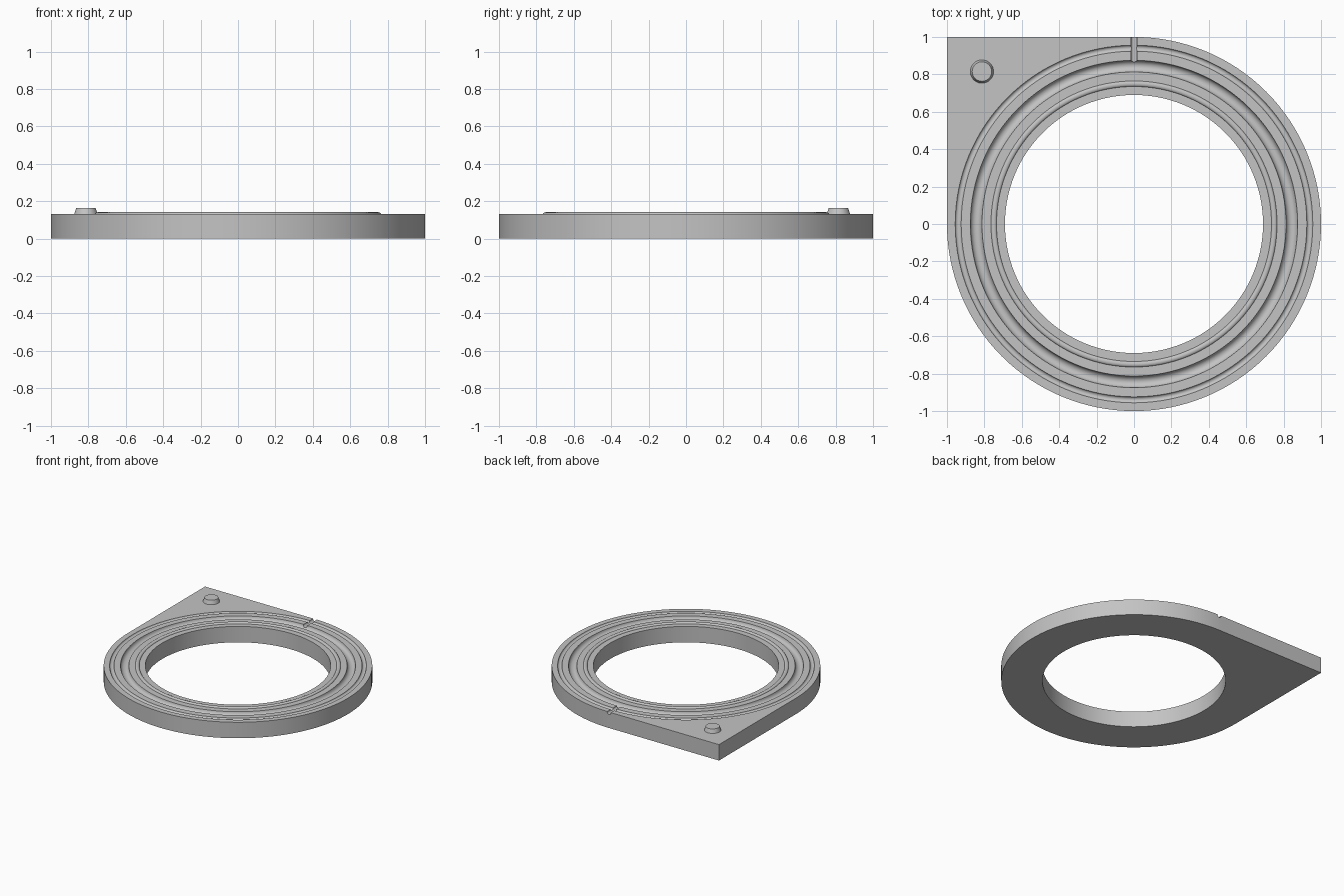
import bpy
import bmesh
from math import sin, cos, pi, radians
from mathutils import Matrix

cube = bpy.data.objects.get("Cube")
if cube:
    bpy.data.objects.remove(cube, do_unlink=True)

TOP = 0.131
SEGMENTS = 128

grey = bpy.data.materials.new("plain_grey")
grey.use_nodes = True
grey.diffuse_color = (0.55, 0.55, 0.55, 1)
grey.node_tree.nodes["Principled BSDF"].inputs["Base Color"].default_value = grey.diffuse_color


def make_object(name, bm):
    bmesh.ops.recalc_face_normals(bm, faces=bm.faces)
    mesh = bpy.data.meshes.new(name)
    bm.to_mesh(mesh)
    bm.free()
    mesh.materials.append(grey)
    obj = bpy.data.objects.new(name, mesh)
    bpy.context.collection.objects.link(obj)
    return obj


def activate(obj):
    bpy.ops.object.select_all(action="DESELECT")
    obj.select_set(True)
    bpy.context.view_layer.objects.active = obj


def arc(inner, outer, rise, steps=8):
    """Rounded bead (positive rise) or groove (negative rise) in the top."""
    mid, half = (inner + outer) / 2, (outer - inner) / 2
    return [(mid - half * cos(pi * i / steps), TOP + rise * sin(pi * i / steps))
            for i in range(steps + 1)]


def rim_radius(angle):
    """Round rim, drawn out to a square corner in the back right quarter."""
    if pi / 2 < angle < pi:
        return 1 / max(abs(cos(angle)), abs(sin(angle)))
    return 1


# Ring plate: a lathed section with bead, main groove and seal groove
section = [(0.69, 0), (0.69, TOP)]
section += arc(0.735, 0.765, 0.01)
section += arc(0.813, 0.875, -0.031)
section += arc(0.924, 0.956, -0.013)
bm = bmesh.new()
loops = []
for s in range(SEGMENTS):
    a = 2 * pi * s / SEGMENTS
    rim = rim_radius(a)
    points = section + [(rim, TOP), (rim, 0)]
    loops.append([bm.verts.new((r * cos(a), r * sin(a), z)) for r, z in points])
for s, loop in enumerate(loops):
    after = loops[(s + 1) % SEGMENTS]
    for i in range(len(loop)):
        j = (i + 1) % len(loop)
        bm.faces.new((loop[i], after[i], after[j], loop[j]))
ring_plate = make_object("ring_plate", bm)

# Narrow round channel from the main groove out through the back rim
bm = bmesh.new()
bmesh.ops.create_cone(bm, cap_ends=True, segments=24, radius1=0.017, radius2=0.017, depth=0.2,
                      matrix=Matrix.Translation((0, 0.96, TOP - 0.003)) @ Matrix.Rotation(pi / 2, 4, "X"))
cutter = make_object("channel_cutter", bm)
cutter.hide_render = True
cut = ring_plate.modifiers.new("channel", "BOOLEAN")
cut.operation = "DIFFERENCE"
cut.solver = "EXACT"
cut.object = cutter
activate(ring_plate)
bpy.ops.object.modifier_apply(modifier=cut.name)
bpy.data.objects.remove(cutter, do_unlink=True)

# Tapered locating peg on the corner
bm = bmesh.new()
bmesh.ops.create_cone(bm, cap_ends=True, segments=48, radius1=0.063, radius2=0.052, depth=0.034,
                      matrix=Matrix.Translation((-0.813, 0.815, TOP + 0.015)))
peg = make_object("locating_peg", bm)

for obj in (ring_plate, peg):
    activate(obj)
    bpy.ops.object.shade_smooth_by_angle(angle=radians(30))
